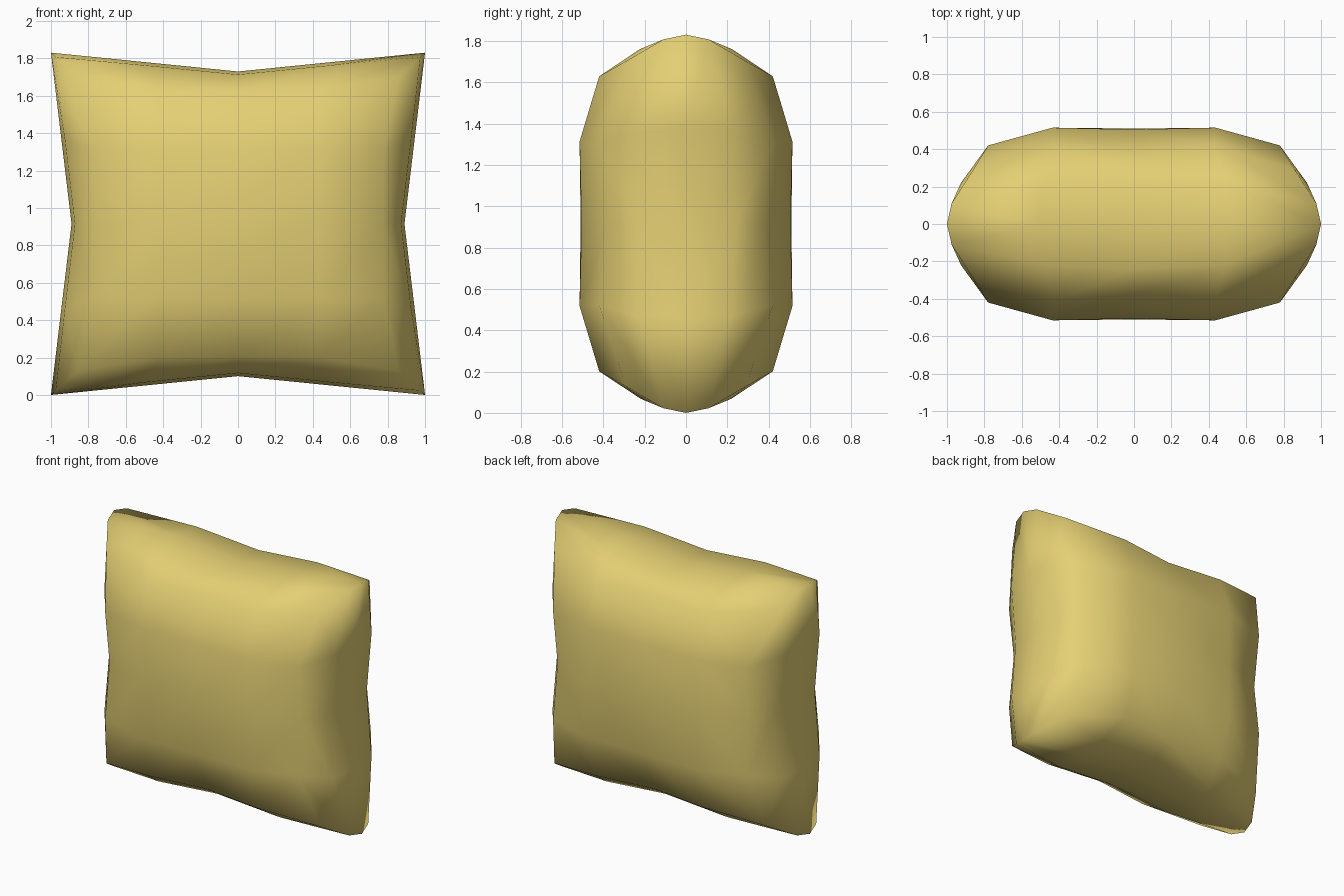
import bpy, bmesh

if "Cube" in bpy.data.objects:
    bpy.data.objects.remove(bpy.data.objects["Cube"])

HX, HZ = 1.0, 0.915          # half width and half height at the corners

# Each ring: (inset, depth) at the corner, quarter and middle of a side
SEAM = [(0.0, 0.0), (0.055, 0.0), (0.11, 0.0)]
EDGE = [(0.025, 0.11), (0.075, 0.22), (0.128, 0.24)]
SHOULDER = [(0.14, 0.29), (0.22, 0.42), (0.225, 0.375)]
FACE = [(0.565, 0.515), (0.565, 0.505)]      # corner and middle of the inner ring
CENTRE_DEPTH = 0.51


def sign(v):
    return (v > 0) - (v < 0)


def point(i, j, ring, side):
    """Position of grid point i, j (-2..2) on a ring of the cushion."""
    m = max(abs(i), abs(j))
    if m == 0:
        return (0, side * CENTRE_DEPTH, HZ)
    if m == 1:
        ring = FACE
    inset, depth = ring[m - min(abs(i), abs(j))]
    corner = ring[0][0]

    def coord(k):
        if abs(k) == m:
            return sign(k) * (1 - inset)
        return k / m * (1 - corner)
    return (HX * coord(i), side * depth, HZ + HZ * coord(j))


# Sixteen grid points around the border
border = ([(k, -2) for k in range(-2, 2)] + [(2, k) for k in range(-2, 2)]
          + [(-k, 2) for k in range(-2, 2)] + [(-2, -k) for k in range(-2, 2)])

bm = bmesh.new()


def bridge(a, b):
    for k in range(len(a)):
        n = (k + 1) % len(a)
        bm.faces.new((a[k], a[n], b[n], b[k]))


# Shared seam, then a puffed panel on the front and on the back
seam = [bm.verts.new(point(i, j, SEAM, 0)) for i, j in border]
for side in (-1, 1):
    edge = [bm.verts.new(point(i, j, EDGE, side)) for i, j in border]
    grid = {(i, j): bm.verts.new(point(i, j, SHOULDER, side))
            for i in range(-2, 3) for j in range(-2, 3)}
    bridge(seam, edge)
    bridge(edge, [grid[p] for p in border])
    for i in range(-2, 2):
        for j in range(-2, 2):
            bm.faces.new((grid[i, j], grid[i + 1, j],
                          grid[i + 1, j + 1], grid[i, j + 1]))

bmesh.ops.recalc_face_normals(bm, faces=bm.faces)
for f in bm.faces:
    f.smooth = True

mesh = bpy.data.meshes.new("cushion")
bm.to_mesh(mesh)
bm.free()
cushion = bpy.data.objects.new("cushion", mesh)
bpy.context.collection.objects.link(cushion)

fabric = bpy.data.materials.new("mustard fabric")
fabric.diffuse_color = (0.78, 0.63, 0.175, 1)
fabric.use_nodes = True
fabric.node_tree.nodes["Principled BSDF"].inputs["Base Color"].default_value = fabric.diffuse_color
mesh.materials.append(fabric)
